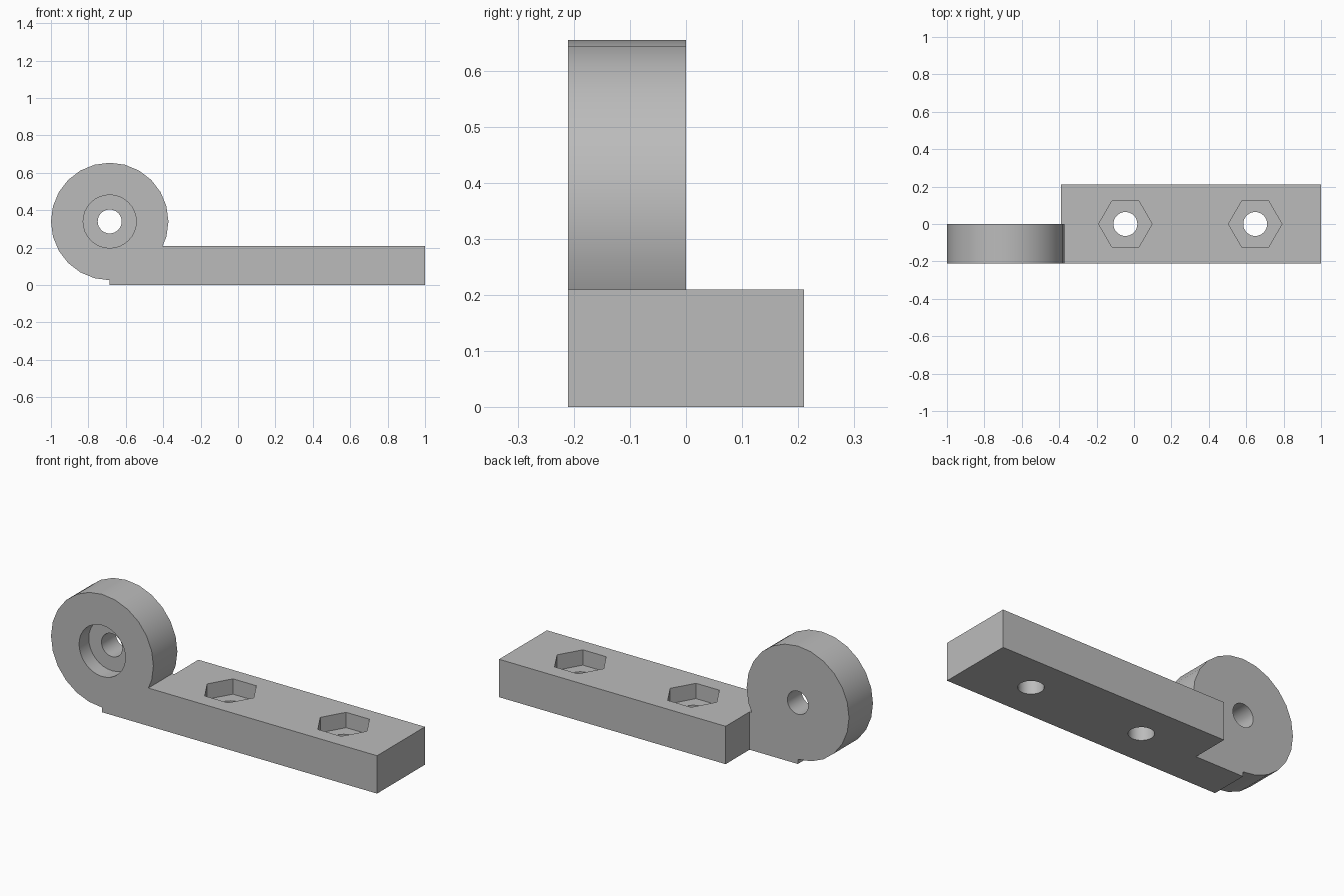
import bpy, bmesh, math
from mathutils import Matrix

cube = bpy.data.objects.get("Cube")
if cube:
    bpy.data.objects.remove(cube, do_unlink=True)

grey = bpy.data.materials.new("plain grey")
grey.use_nodes = True
colour = (0.5, 0.5, 0.5, 1)
grey.diffuse_color = colour
grey.node_tree.nodes["Principled BSDF"].inputs["Base Color"].default_value = colour

HALF = 0.21             # half the bar width, also the bar height
EYE_X, EYE_Z = -0.686, 0.34
BOLT_XS = (-0.046, 0.648)
POCKET = 0.085          # depth of nut and bolt-head recesses


def add_object(name, bm):
    bmesh.ops.recalc_face_normals(bm, faces=bm.faces)
    mesh = bpy.data.meshes.new(name)
    bm.to_mesh(mesh)
    bm.free()
    mesh.materials.append(grey)
    obj = bpy.data.objects.new(name, mesh)
    bpy.context.collection.objects.link(obj)
    return obj


def cylinder(name, radius, low, high, sides, x, z=None):
    """Upright cylinder at x, or one along y at (x, z) when z is given."""
    mid = (low + high) / 2
    if z is None:
        place = Matrix.Translation((x, 0, mid))
    else:
        place = Matrix.Translation((x, mid, z)) @ Matrix.Rotation(math.pi / 2, 4, 'X')
    # turn so that a corner lies on the x axis
    bm = bmesh.new()
    ring = [bm.verts.new((radius * math.cos(a), radius * math.sin(a), (low - high) / 2))
            for a in (math.tau * i / sides for i in range(sides))]
    base = bm.faces.new(ring)
    top = bmesh.ops.extrude_face_region(bm, geom=[base])["geom"]
    bmesh.ops.translate(bm, vec=(0, 0, high - low),
                        verts=[v for v in top if isinstance(v, bmesh.types.BMVert)])
    bm.transform(place)
    return add_object(name, bm)


def combine(target, other, operation):
    mod = target.modifiers.new(operation.lower(), 'BOOLEAN')
    mod.operation = operation
    mod.solver = 'EXACT'
    mod.object = other
    bpy.context.view_layer.objects.active = target
    bpy.ops.object.modifier_apply(modifier=mod.name)
    bpy.data.objects.remove(other, do_unlink=True)


# Bar with a half-width tongue running under the eye
bm = bmesh.new()
outline = [(EYE_X, -HALF), (1, -HALF), (1, HALF), (-0.39, HALF), (-0.39, 0), (EYE_X, 0)]
base = bm.faces.new([bm.verts.new((x, y, 0)) for x, y in outline])
top = bmesh.ops.extrude_face_region(bm, geom=[base])["geom"]
bmesh.ops.translate(bm, vec=(0, 0, HALF),
                    verts=[v for v in top if isinstance(v, bmesh.types.BMVert)])
hinge = add_object("hinge_arm", bm)

# Round hinge eye
combine(hinge, cylinder("eye", 0.314, -HALF, 0, 24, EYE_X, EYE_Z), 'UNION')

# Pivot hole and its round recess in the front
combine(hinge, cylinder("pivot_hole", 0.064, -0.3, 0.1, 32, EYE_X, EYE_Z), 'DIFFERENCE')
combine(hinge, cylinder("pivot_recess", 0.142, -0.3, POCKET - HALF, 32, EYE_X, EYE_Z), 'DIFFERENCE')

# Bolt holes with hexagonal nut pockets
for x in BOLT_XS:
    combine(hinge, cylinder("bolt_hole", 0.064, -0.1, 0.3, 32, x), 'DIFFERENCE')
    combine(hinge, cylinder("nut_pocket", 0.143, HALF - POCKET, 0.3, 6, x), 'DIFFERENCE')

bpy.ops.object.select_all(action='DESELECT')
hinge.select_set(True)
bpy.context.view_layer.objects.active = hinge
bpy.ops.object.shade_smooth_by_angle(angle=math.radians(25))
